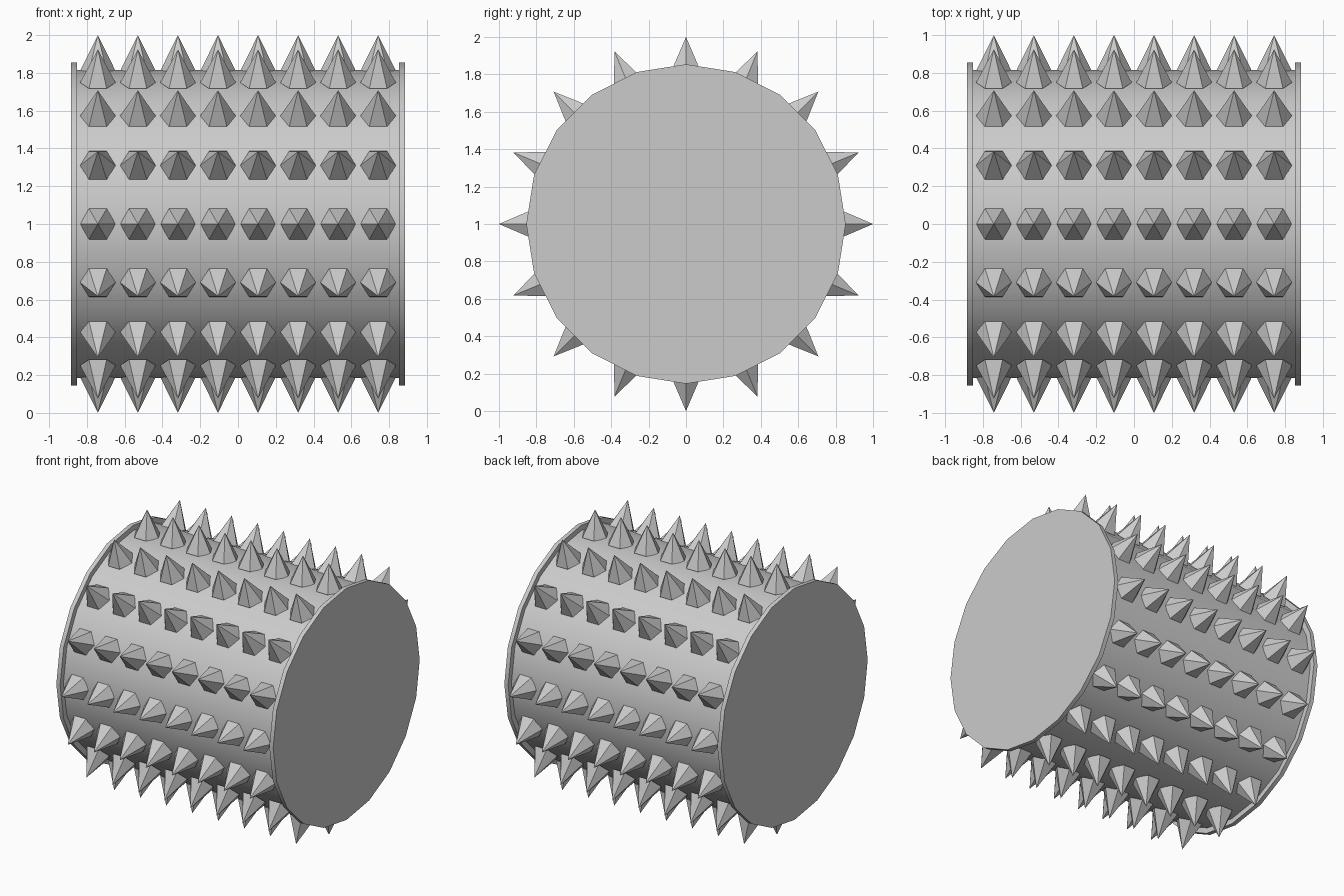
import bpy, bmesh, math
from mathutils import Matrix, Vector

if "Cube" in bpy.data.objects:
    bpy.data.objects.remove(bpy.data.objects["Cube"])

CENTRE = Vector((0, 0, 1))


def cylinder(name, x, radius, depth):
    """20-sided cylinder along x with a vertex pointing straight up."""
    bm = bmesh.new()
    bmesh.ops.create_cone(bm, cap_ends=True, segments=20,
                          radius1=radius, radius2=radius, depth=depth)
    top = max(bm.verts, key=lambda v: v.co.x)
    phase = math.atan2(top.co.y, top.co.x)
    bm.transform(Matrix.Translation(CENTRE + Vector((x, 0, 0)))
                 @ Matrix.Rotation(math.pi / 2, 4, 'Y')
                 @ Matrix.Rotation(-phase, 4, 'Z'))
    for f in bm.faces:
        f.smooth = len(f.verts) == 4
    for e in bm.edges:
        e.smooth = e.calc_face_angle(0) < math.radians(40)
    return finish(bm, name)


def finish(bm, name):
    me = bpy.data.meshes.new(name)
    bm.to_mesh(me)
    bm.free()
    ob = bpy.data.objects.new(name, me)
    bpy.context.collection.objects.link(ob)
    return ob


# Drum and its two end flanges
cylinder("drum_body", 0, 0.815, 1.74)
for side, label in ((-1, "left"), (1, "right")):
    cylinder(label + "_flange", side * 0.869, 0.854, 0.031)

# Rows of six-sided spikes around the drum
ROWS, COLUMNS, PITCH = 16, 8, 0.212
BASE, TIP, SPIKE_RADIUS = 0.81, 1.0, 0.094
bm = bmesh.new()
for row in range(ROWS):
    turn = Matrix.Rotation(row * math.tau / ROWS, 4, 'X')
    for col in range(COLUMNS):
        x = (col - (COLUMNS - 1) / 2) * PITCH
        ring = [bm.verts.new(CENTRE + turn @ Vector((
            x + SPIKE_RADIUS * math.cos(k * math.pi / 3),
            SPIKE_RADIUS * math.sin(k * math.pi / 3), BASE)))
            for k in range(6)]
        tip = bm.verts.new(CENTRE + turn @ Vector((x, 0, TIP)))
        bm.faces.new(ring[::-1])
        for k in range(6):
            bm.faces.new((ring[k], ring[(k + 1) % 6], tip))
finish(bm, "spikes")
